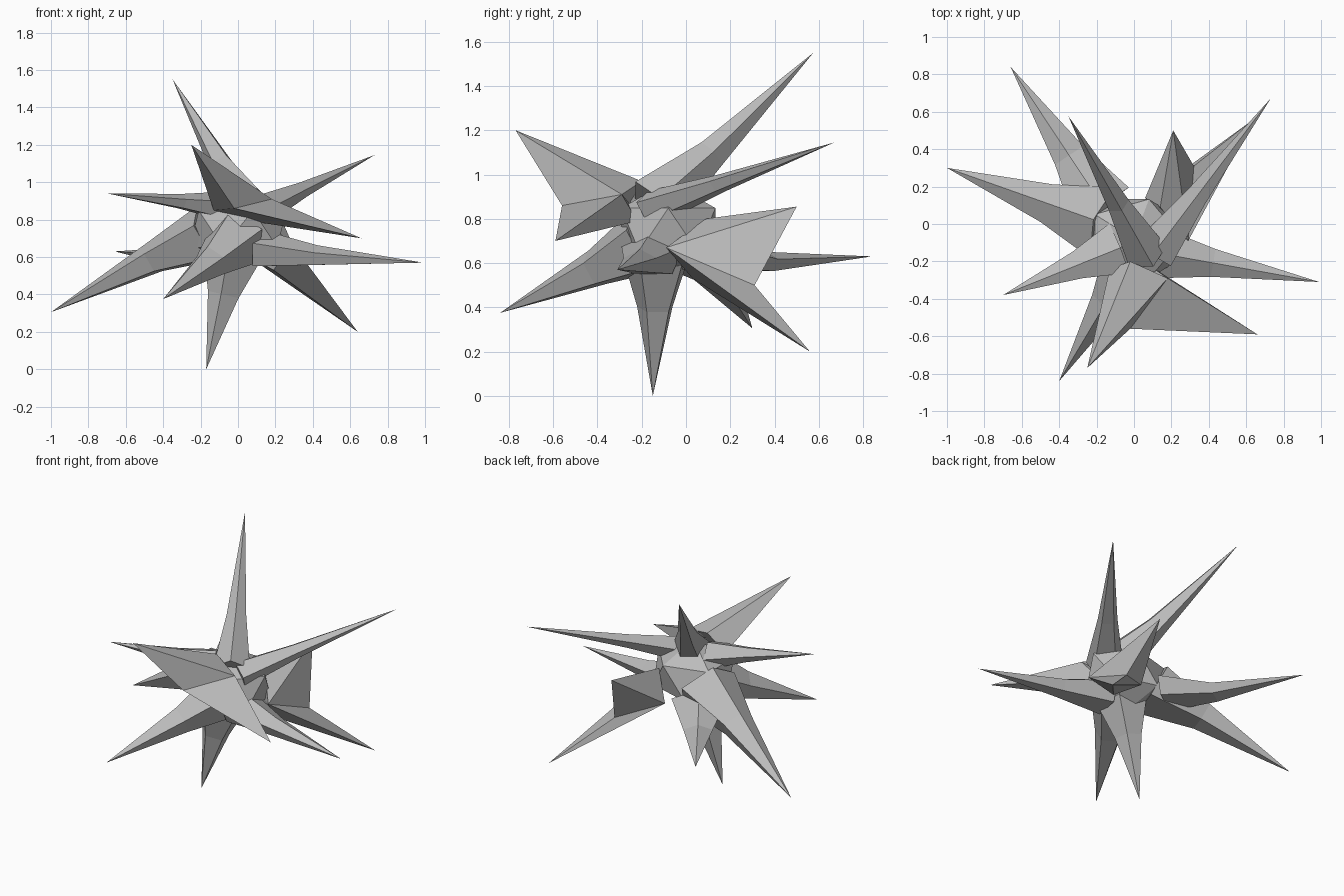
import bpy, bmesh
from mathutils import Vector, Matrix

if "Cube" in bpy.data.objects:
    bpy.data.objects.remove(bpy.data.objects["Cube"])

grey = bpy.data.materials.new("stone grey")
grey.diffuse_color = (0.5, 0.5, 0.5, 1)
grey.use_nodes = True
grey.node_tree.nodes["Principled BSDF"].inputs["Base Color"].default_value = grey.diffuse_color


def finish(name, bm):
    bmesh.ops.recalc_face_normals(bm, faces=bm.faces)
    mesh = bpy.data.meshes.new(name)
    bm.to_mesh(mesh)
    bm.free()
    mesh.materials.append(grey)
    obj = bpy.data.objects.new(name, mesh)
    bpy.context.collection.objects.link(obj)
    return obj


def spike(name, tip, root, width, height, sag=0.0, sides=5):
    """Flared faceted spike: wide root ring, slimmer bent ring, point."""
    tip, root = Vector(tip), Vector(root)
    axis = (tip - root).normalized()
    side = axis.cross(Vector((0, 0, 1))).normalized()
    up = side.cross(axis)
    bm = bmesh.new()
    rings = []
    for t, scale in ((0.0, 1.0), (0.36, 0.53)):
        centre = root.lerp(tip, t) + Vector((0, 0, sag if t else 0))
        ring = []
        for i in range(sides):
            d = Matrix.Rotation(6.28318 * i / sides, 2) @ Vector((0, 1))
            ring.append(bm.verts.new(centre + scale * (side * d.x * width + up * d.y * height)))
        rings.append(ring)
    point = bm.verts.new(tip)
    bm.faces.new(rings[0])
    for i in range(sides):
        j = (i + 1) % sides
        bm.faces.new((rings[0][i], rings[0][j], rings[1][j], rings[1][i]))
        bm.faces.new((rings[1][i], rings[1][j], point))
    return finish(name, bm)


def webbed_spikes(name, tips, valley, flanks, roots):
    """Two pyramids that share a valley point and both flanks."""
    for n, (tip, root) in enumerate(zip(tips, roots)):
        bm = bmesh.new()
        top = bm.verts.new(tip)
        base = [bm.verts.new(p) for p in (flanks[0], valley, flanks[1], root)]
        bm.faces.new(base[:3])
        bm.faces.new((base[0], base[2], base[3]))
        for i in range(4):
            bm.faces.new((base[i], base[(i + 1) % 4], top))
        finish(f"{name}_{n + 1}", bm)


# coarse faceted core
bm = bmesh.new()
bmesh.ops.create_icosphere(bm, subdivisions=1, radius=1)
bmesh.ops.transform(bm, verts=bm.verts, matrix=Matrix.Translation((0, -0.08, 0.75)) @ Matrix.Diagonal((0.29, 0.25, 0.22, 1)))
finish("core", bm)

# single spikes: tip, root, half width, half height, sag
spike("top_spike", (-0.35, 0.575, 1.55), (0.06, -0.15, 0.86), 0.12, 0.14, -0.02)
spike("upper_right_spike", (0.73, 0.67, 1.145), (0.11, -0.15, 0.85), 0.12, 0.08)
spike("right_spike", (0.99, -0.31, 0.57), (0.10, -0.15, 0.64), 0.15, 0.11, -0.01)
spike("bottom_spike", (-0.17, -0.15, 0.0), (-0.02, -0.13, 0.62), 0.16, 0.17)
spike("front_spike", (-0.40, -0.84, 0.375), (0.0, -0.17, 0.70), 0.17, 0.17, -0.01)
spike("left_spike", (-1.0, 0.30, 0.305), (-0.15, 0.0, 0.72), 0.21, 0.17, 0.02)
spike("back_left_spike", (-0.66, 0.84, 0.63), (-0.17, 0.10, 0.65), 0.18, 0.09, -0.04)
spike("upper_left_spike", (-0.70, -0.38, 0.94), (-0.08, -0.13, 0.87), 0.15, 0.08)

# paired spikes joined by a web
webbed_spikes("upper_front_spike",
              ((-0.25, -0.77, 1.20), (0.66, -0.59, 0.70)), (-0.02, -0.56, 0.86),
              ((0.18, -0.29, 0.91), (-0.13, -0.24, 0.85)),
              ((-0.02, -0.20, 0.97), (0.08, -0.22, 0.79)))
webbed_spikes("back_right_spike",
              ((0.21, 0.50, 0.855), (0.64, 0.56, 0.20)), (0.32, 0.31, 0.50),
              ((0.29, -0.09, 0.67), (0.06, 0.14, 0.60)),
              ((0.14, 0.09, 0.80), (0.19, 0.03, 0.53)))
